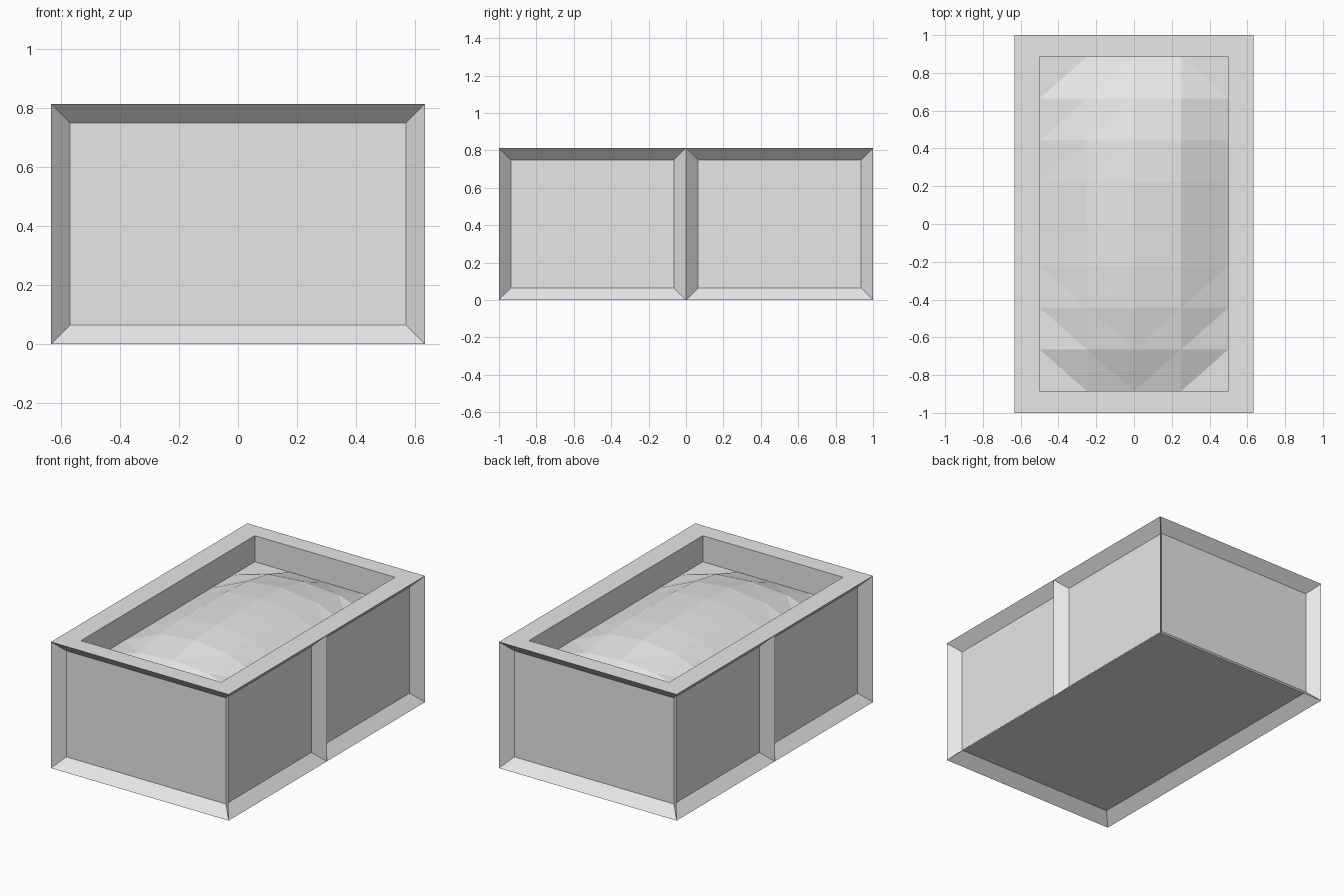
import bpy
import bmesh
from mathutils import Vector

HALF_X, HALF_Y, HEIGHT = 0.633, 1.0, 0.813   # outer box
OPEN_X, OPEN_Y = 0.5, 0.885                  # opening in the top
RAIL = 0.065                                 # frame width and panel depth
FILL_Z, MOUND = 0.645, 0.155                 # level of the filling and its rise

cube = bpy.data.objects.get("Cube")
if cube:
    bpy.data.objects.remove(cube, do_unlink=True)

grey = bpy.data.materials.new("light_grey")
grey.use_nodes = True
colour = (0.8, 0.8, 0.8, 1)
grey.diffuse_color = colour
grey.node_tree.nodes["Principled BSDF"].inputs["Base Color"].default_value = colour


def add_object(name, bm):
    mesh = bpy.data.meshes.new(name)
    bm.to_mesh(mesh)
    bm.free()
    mesh.materials.append(grey)
    obj = bpy.data.objects.new(name, mesh)
    bpy.context.collection.objects.link(obj)
    return obj


def facing(bm, axis, sign):
    return [f for f in bm.faces if f.normal[axis] * sign > 0.9]


# Crate: a box whose long sides are split in two
bm = bmesh.new()
bmesh.ops.create_cube(bm, size=1)
bmesh.ops.scale(bm, vec=(2 * HALF_X, 2 * HALF_Y, HEIGHT), verts=bm.verts)
bmesh.ops.translate(bm, vec=(0, 0, HEIGHT / 2), verts=bm.verts)
bmesh.ops.bisect_plane(bm, geom=bm.verts[:] + bm.edges[:] + bm.faces[:],
                       plane_co=(0, 0, 0), plane_no=(0, 1, 0))
cross = [e for e in bm.edges if all(abs(v.co.y) < 1e-4 for v in e.verts)
         and abs(e.verts[0].co.z - e.verts[1].co.z) < 1e-4]
bmesh.ops.dissolve_edges(bm, edges=cross, use_verts=False)
bm.normal_update()

# Recessed panels on the sides and the underside
top = facing(bm, 2, 1)
panels = [f for f in bm.faces if f not in top]
bmesh.ops.inset_individual(bm, faces=panels, thickness=RAIL, depth=-RAIL,
                           use_even_offset=True)

# Opening in the top with its inner walls
bmesh.ops.inset_individual(bm, faces=top, thickness=RAIL, use_even_offset=True)
for v in top[0].verts:
    v.co.x = OPEN_X if v.co.x > 0 else -OPEN_X
    v.co.y = 0 if abs(v.co.y) < 0.1 else (OPEN_Y if v.co.y > 0 else -OPEN_Y)
well = bmesh.ops.extrude_discrete_faces(bm, faces=top)["faces"]
bmesh.ops.translate(bm, vec=Vector((0, 0, FILL_Z - HEIGHT)), verts=well[0].verts)
bmesh.ops.delete(bm, geom=well, context='FACES_ONLY')
add_object("crate", bm)

# Filling: a faceted mound that closes the opening
bm = bmesh.new()
NX, NY = 4, 8
rows = []
for j in range(NY + 1):
    t = 2 * j / NY - 1
    row = []
    for i in range(NX + 1):
        u = 2 * i / NX - 1
        rise = MOUND * (1 - abs(u) ** 2.3) * (1 - abs(t) ** 3)
        row.append(bm.verts.new((u * OPEN_X, t * OPEN_Y, FILL_Z + rise)))
    rows.append(row)
for j in range(NY):
    for i in range(NX):
        a, b = rows[j][i], rows[j][i + 1]
        c, d = rows[j + 1][i + 1], rows[j + 1][i]
        # Diagonals run across the corners in each quarter
        if (i < NX / 2) == (j < NY / 2):
            tris = ((a, b, d), (b, c, d))
        else:
            tris = ((a, b, c), (a, c, d))
        for tri in tris:
            bm.faces.new(tri)
add_object("filling_mound", bm)
